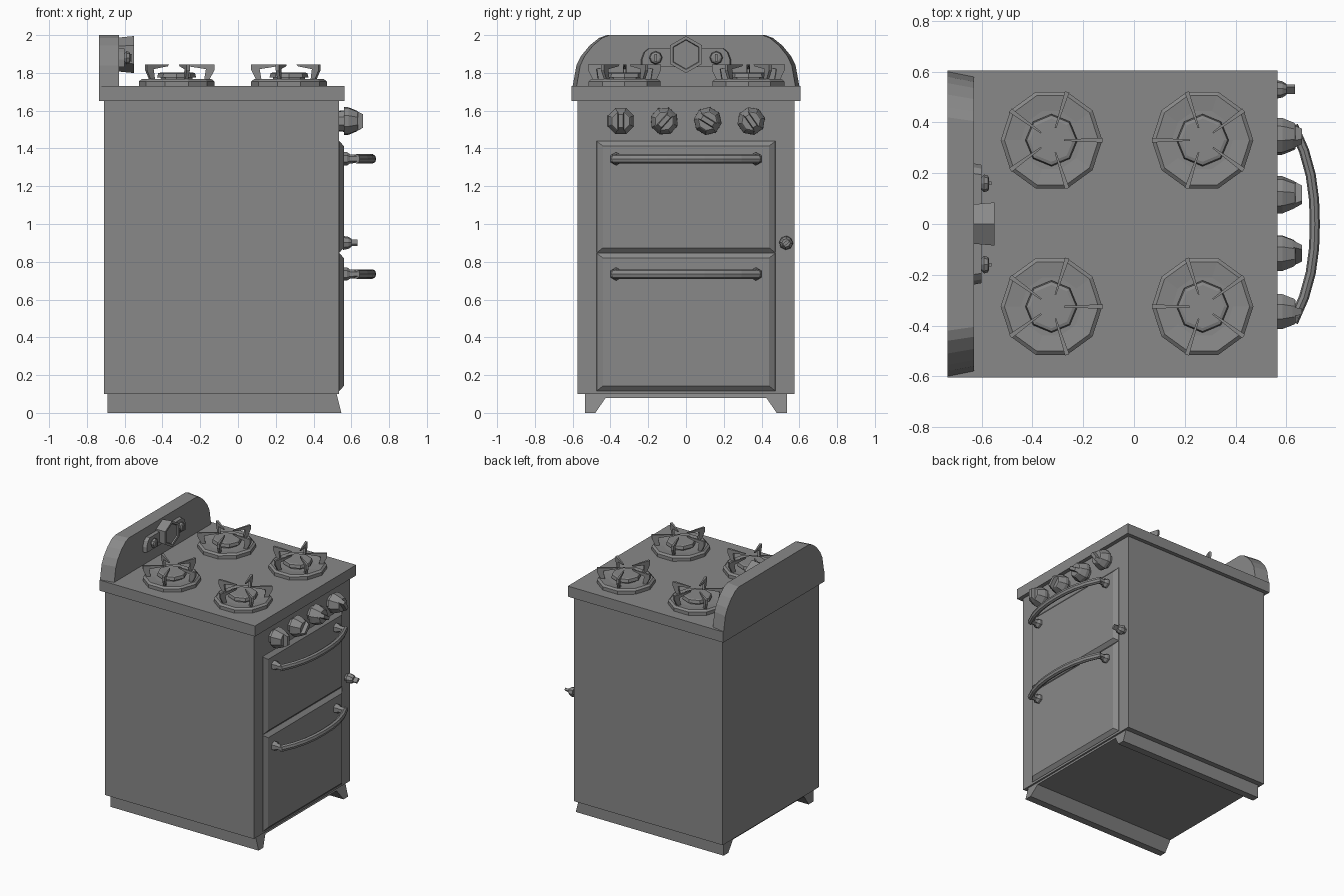
import bpy, bmesh, math
from mathutils import Vector, Matrix

old = bpy.data.objects.get("Cube")
if old:
    bpy.data.objects.remove(old, do_unlink=True)

grey = bpy.data.materials.new("enamel_grey")
grey.use_nodes = True
GREY = (0.25, 0.25, 0.25, 1)
grey.diffuse_color = GREY
grey.node_tree.nodes["Principled BSDF"].inputs["Base Color"].default_value = GREY


def loft(name, rings, matrix=Matrix()):
    """Skin a list of equal-sized point rings and cap both ends."""
    bm = bmesh.new()
    loops = [[bm.verts.new(matrix @ Vector(p)) for p in ring] for ring in rings]
    n = len(loops[0])
    for a, b in zip(loops, loops[1:]):
        for i in range(n):
            j = (i + 1) % n
            bm.faces.new((a[i], a[j], b[j], b[i]))
    bm.faces.new(loops[0])
    bm.faces.new(loops[-1])
    bmesh.ops.recalc_face_normals(bm, faces=bm.faces)
    mesh = bpy.data.meshes.new(name)
    bm.to_mesh(mesh)
    bm.free()
    mesh.materials.append(grey)
    obj = bpy.data.objects.new(name, mesh)
    bpy.context.collection.objects.link(obj)
    return obj


def rect_x(x, y0, y1, z0, z1):
    return [(x, y0, z0), (x, y1, z0), (x, y1, z1), (x, y0, z1)]


def box(name, x0, x1, y0, y1, z0, z1, matrix=Matrix()):
    return loft(name, [rect_x(x, y0, y1, z0, z1) for x in (x0, x1)], matrix)


def turned(name, profile, sides, matrix, phase=0.0):
    """Turn (distance, radius) pairs around the local z axis."""
    angles = [phase + math.tau * i / sides for i in range(sides)]
    return loft(name, [[(r * math.cos(a), r * math.sin(a), d) for a in angles]
                       for d, r in profile], matrix)


def facing_x(x, y, z):
    """Local z points to +x, local x points up."""
    return Matrix.Translation((x, y, z)) @ Matrix(
        ((0, 0, 1, 0), (0, 1, 0, 0), (1, 0, 0, 0), (0, 0, 0, 1)))


def mirrored(half):
    return half + [(-y, z) for y, z in reversed(half)]


# Cabinet and worktop
box("cabinet", -0.71, 0.535, -0.575, 0.575, 0.1, 1.65)
box("worktop", -0.735, 0.565, -0.605, 0.605, 1.65, 1.73)

# Plinth with arched underside and flared front
arch = mirrored([(0.535, 0.1), (0.535, 0), (0.48, 0), (0.425, 0.08)])
loft("plinth", [[(-0.69, y, z) for y, z in arch],
                [(0.522 + 0.25 * (0.1 - z), y, z) for y, z in arch]])

# Backsplash tapering toward its front face
curve = mirrored([(0.6, 1.73), (0.58, 1.84), (0.555, 1.89), (0.51, 1.945),
                  (0.46, 1.985), (0.42, 2.0)])
loft("backsplash", [[(-0.735, y, z) for y, z in curve],
                    [(-0.63, y * 0.965, z) for y, z in curve]])

# Clock panel, clock and its two small knobs
panel = mirrored([(0.24, 1.83), (0.24, 1.87), (0.225, 1.91), (0.2, 1.93)])
loft("clock_panel", [[(-0.64, y, z) for y, z in panel],
                     [(-0.6, y * 0.97, z) for y, z in panel]])
turned("clock", [(0, 0.09), (0.08, 0.098), (0.08, 0.08), (0.07, 0.076)], 6,
       facing_x(-0.63, 0, 1.897))
for side in (-1, 1):
    at = facing_x(-0.6, side * 0.16, 1.88)
    turned("clock_knob", [(0, 0.025), (0.01, 0.035), (0.025, 0.03), (0.03, 0.02)], 8, at)
    box("clock_knob_grip", -0.02, 0.02, -0.007, 0.007, 0.02, 0.038, at)

# Oven doors with bevelled rims
for name, low, high in (("lower_door", 0.115, 0.847), ("upper_door", 0.847, 1.44)):
    loft(name, [rect_x(0.53, -0.475, 0.475, low, high),
                rect_x(0.538, -0.472, 0.472, low + 0.002, high - 0.002),
                rect_x(0.56, -0.44, 0.44, low + 0.027, high - 0.027)])

# Bowed door handles on round mounts
for z in (1.345, 0.735):
    for side in (-1, 1):
        turned("handle_mount", [(0, 0.035), (0.02, 0.035), (0.035, 0.024), (0.085, 0.022)],
               6, facing_x(0.558, side * 0.37, z))
    bow = []
    for i in range(9):
        t = i / 4 - 1
        y, x = 0.385 * t, 0.712 - 0.085 * abs(t) ** 2.4
        slope = Vector((-0.204 * math.copysign(abs(t) ** 1.4, t), 0.385, 0)).normalized()
        out = Vector((slope.y, -slope.x, 0))
        bow.append([Vector((x, y, z)) + out * 0.02 * math.cos(a)
                    + Vector((0, 0, 0.025 * math.sin(a)))
                    for a in [math.tau * k / 8 for k in range(8)]])
    loft("door_handle", bow)

# Burner control knobs with turned grips
for y, angle in ((-0.345, 0), (-0.115, 42), (0.115, -58), (0.345, -35)):
    at = facing_x(0.535, y, 1.545) @ Matrix.Rotation(math.radians(angle), 4, "Z")
    turned("control_knob", [(0, 0.055), (0.025, 0.058), (0.025, 0.075), (0.05, 0.074),
                            (0.095, 0.055), (0.1, 0.05)], 8, at, math.pi / 8)
    loft("control_knob_grip", [
        [(-0.055, -0.018, 0.09), (0.055, -0.018, 0.09),
         (0.055, 0.018, 0.09), (-0.055, 0.018, 0.09)],
        [(-0.035, -0.012, 0.127), (0.035, -0.012, 0.127),
         (0.035, 0.012, 0.127), (-0.035, 0.012, 0.127)]], at)

# Door latch knob
at = facing_x(0.535, 0.53, 0.9) @ Matrix.Rotation(math.radians(50), 4, "Z")
turned("latch_knob", [(0, 0.025), (0.02, 0.025), (0.022, 0.037), (0.05, 0.032),
                      (0.065, 0.022)], 8, at)
box("latch_grip", -0.018, 0.018, -0.008, 0.008, 0.06, 0.098, at)

# Burners, each with a tray, a cap and five pot prongs
prong = [(0.145, 0.03), (0.172, 0.03), (0.2, 0.085), (0.2, 0.115),
         (0.05, 0.115), (0.06, 0.105), (0.155, 0.09)]
for x, turn in ((-0.325, 0), (0.27, math.pi)):
    for y in (-0.325, 0.33):
        at = Matrix.Translation((x, y, 1.73)) @ Matrix.Rotation(turn, 4, "Z")
        turned("burner_tray", [(-0.005, 0.2), (0.025, 0.2), (0.037, 0.185),
                               (0.03, 0.12)], 10, at)
        turned("burner_cap", [(0.02, 0.08), (0.045, 0.085), (0.045, 0.103),
                              (0.068, 0.098), (0.072, 0.085)], 8, at)
        for k in range(5):
            spin = at @ Matrix.Rotation(math.tau * k / 5, 4, "Z")
            loft("burner_prong", [[(r, s * (0.003 + 0.04 * max(r - 0.05, 0)), z)
                                   for r, z in prong] for s in (-1, 1)], spin)
